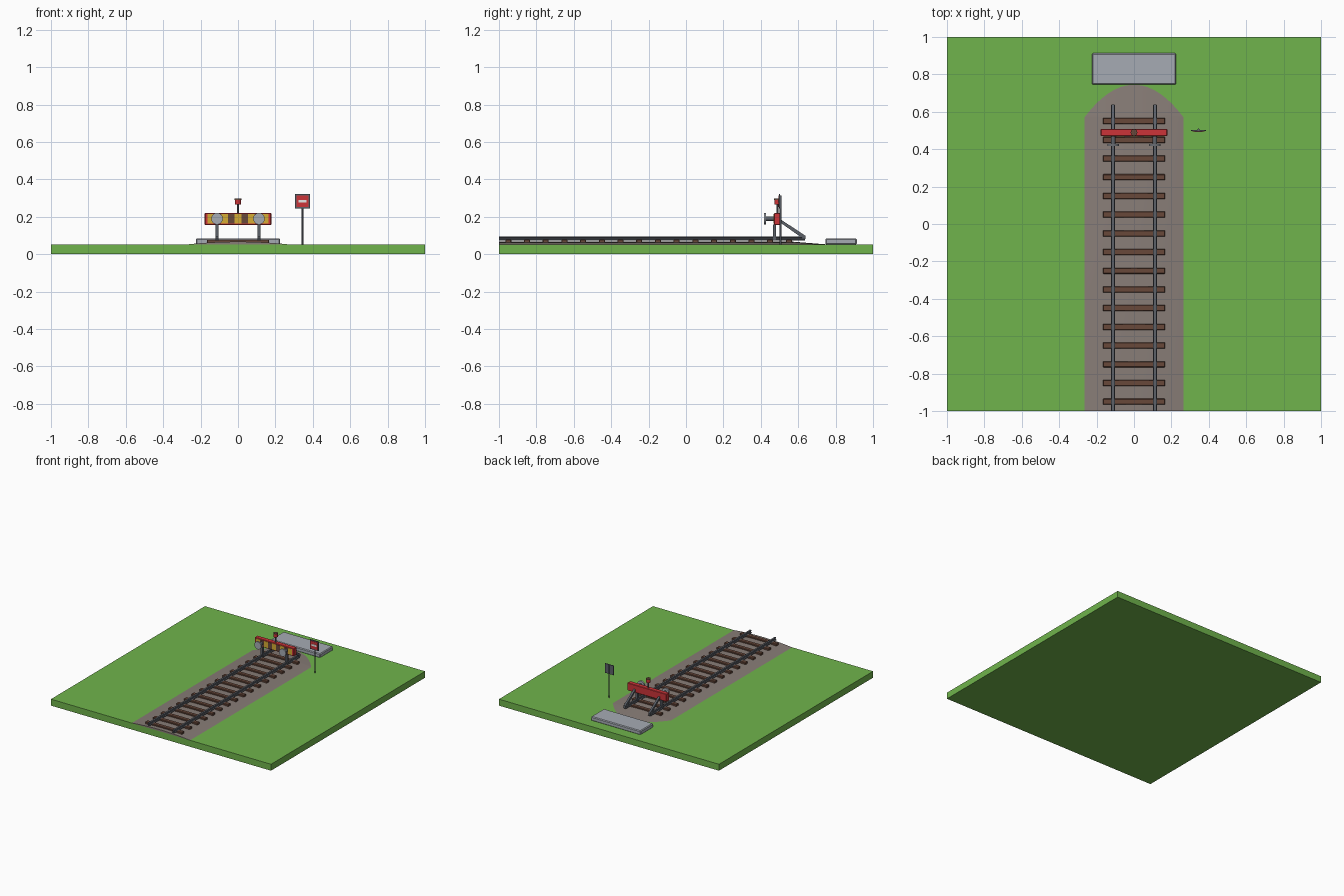
import bpy, bmesh, math
from mathutils import Vector

if "Cube" in bpy.data.objects:
    bpy.data.objects.remove(bpy.data.objects["Cube"])


def mat(name, rgb):
    m = bpy.data.materials.new(name)
    lin = [((c / 255 + 0.055) / 1.055) ** 2.4 if c > 10 else c / 3294 for c in rgb]
    m.diffuse_color = (*lin, 1)
    m.use_nodes = True
    m.node_tree.nodes["Principled BSDF"].inputs["Base Color"].default_value = m.diffuse_color
    return m


GRASS = mat("grass_green", (112, 180, 76))
GRAVEL = mat("gravel_grey", (136, 125, 119))
WOOD = mat("sleeper_brown", (104, 72, 58))
STEEL = mat("steel_grey", (92, 97, 105))
RED = mat("signal_red", (204, 52, 56))
YELLOW = mat("warning_yellow", (214, 172, 52))
CONCRETE = mat("concrete_grey", (166, 171, 180))
WHITE = mat("sign_white", (230, 230, 230))


def finish(name, bm, material, smooth=False):
    bmesh.ops.recalc_face_normals(bm, faces=bm.faces)
    me = bpy.data.meshes.new(name)
    bm.to_mesh(me)
    bm.free()
    ob = bpy.data.objects.new(name, me)
    bpy.context.collection.objects.link(ob)
    me.materials.append(material)
    if smooth:
        bpy.ops.object.select_all(action='DESELECT')
        ob.select_set(True)
        bpy.context.view_layer.objects.active = ob
        bpy.ops.object.shade_smooth_by_angle(angle=math.radians(40))
    return ob


def box(name, lo, hi, material, bevel=0):
    bm = bmesh.new()
    bmesh.ops.create_cube(bm, size=1)
    for v in bm.verts:
        v.co = [lo[i] + (v.co[i] + 0.5) * (hi[i] - lo[i]) for i in range(3)]
    if bevel:
        bmesh.ops.bevel(bm, geom=bm.edges[:], offset=bevel, segments=1, affect='EDGES')
    return finish(name, bm, material)


def rod(name, a, b, radius, material, sides=16):
    a, b = Vector(a), Vector(b)
    bm = bmesh.new()
    bmesh.ops.create_cone(bm, cap_ends=True, segments=sides, radius1=radius,
                          radius2=radius, depth=(b - a).length)
    turn = (b - a).to_track_quat('Z', 'Y')
    for v in bm.verts:
        v.co = turn @ v.co + (a + b) / 2
    return finish(name, bm, material, sides > 8)


def extrude_x(name, yz, x0, x1, material):
    bm = bmesh.new()
    f = bm.faces.new([bm.verts.new((x0, y, z)) for y, z in yz])
    ext = bmesh.ops.extrude_face_region(bm, geom=[f])
    bmesh.ops.translate(bm, vec=(x1 - x0, 0, 0),
                        verts=[g for g in ext["geom"] if isinstance(g, bmesh.types.BMVert)])
    return finish(name, bm, material)


# Ground slab
box("ground", (-1, -1, 0), (1, 1, 0.053), GRASS)

# Ballast: low arched bed whose far end sinks into the ground
bm = bmesh.new()
rows, N = [], 16
for t in [None] + [i / 14 for i in range(14)] + [0.97, 0.995]:
    y, k = (-1, 1) if t is None else (0.57 + 0.175 * t, 1 - t)
    w = 0.265 * math.sqrt(k)
    rows.append([bm.verts.new((w * s, y, 0.053 + 0.014 * k * (1 - s * s)))
                 for s in [2 * j / N - 1 for j in range(N + 1)]])
for r0, r1 in zip(rows, rows[1:]):
    for j in range(N):
        bm.faces.new((r0[j], r0[j + 1], r1[j + 1], r1[j]))
bm.faces.new(rows[0])
finish("ballast", bm, GRAVEL, True)

# Sleepers
for i in range(16):
    y = -0.95 + 0.1 * i
    box("sleeper", (-0.167, y - 0.016, 0.055), (0.167, y + 0.016, 0.078), WOOD, 0.003)

# Rails with foot, web and head, then the buffer stop frame on each rail
half = [(0.011, 0.074), (0.011, 0.078), (0.003, 0.08), (0.003, 0.087), (0.007, 0.088), (0.007, 0.096)]
for side in (-1, 1):
    x = 0.112 * side
    bm = bmesh.new()
    prof = half + [(-a, z) for a, z in reversed(half)]
    f = bm.faces.new([bm.verts.new((x + a, -1, z)) for a, z in prof])
    ext = bmesh.ops.extrude_face_region(bm, geom=[f])
    bmesh.ops.translate(bm, vec=(0, 1.635, 0),
                        verts=[g for g in ext["geom"] if isinstance(g, bmesh.types.BMVert)])
    finish("rail", bm, STEEL)
    box("upright_post", (x - 0.009, 0.464, 0.078), (x + 0.009, 0.482, 0.16), STEEL)
    extrude_x("rear_strut", [(0.5, 0.172), (0.5, 0.19), (0.638, 0.099), (0.638, 0.082), (0.622, 0.086)],
              x - 0.008, x + 0.008, STEEL)
    rod("buffer_stem", (x, 0.426, 0.19), (x, 0.47, 0.19), 0.012, STEEL)
    rod("buffer_disc", (x, 0.416, 0.19), (x, 0.427, 0.19), 0.031, CONCRETE, 24)

# Buffer beam with striped warning board
box("buffer_beam", (-0.178, 0.47, 0.157), (0.178, 0.508, 0.22), RED, 0.003)
for i in range(9):
    x = -0.162 + 0.036 * i
    box("warning_stripe", (x, 0.467, 0.163), (x + 0.036, 0.471, 0.214),
        WOOD if i % 2 else YELLOW)

# Lamp on the beam
rod("lamp_pole", (0, 0.489, 0.215), (0, 0.489, 0.268), 0.005, STEEL)
rod("lamp", (0, 0.489, 0.266), (0, 0.489, 0.292), 0.017, RED)
rod("lamp_cap", (0, 0.489, 0.291), (0, 0.489, 0.297), 0.018, WOOD)

# Stop sign beside the track
rod("sign_pole", (0.345, 0.506, 0.05), (0.345, 0.506, 0.315), 0.005, STEEL)
box("sign_plate", (0.305, 0.497, 0.245), (0.385, 0.503, 0.322), STEEL)
box("sign_face", (0.313, 0.494, 0.253), (0.377, 0.498, 0.314), RED)
box("sign_bar", (0.323, 0.492, 0.276), (0.367, 0.495, 0.291), WHITE)

# Concrete end block
box("end_block", (-0.225, 0.745, 0.05), (0.225, 0.913, 0.085), CONCRETE, 0.006)
